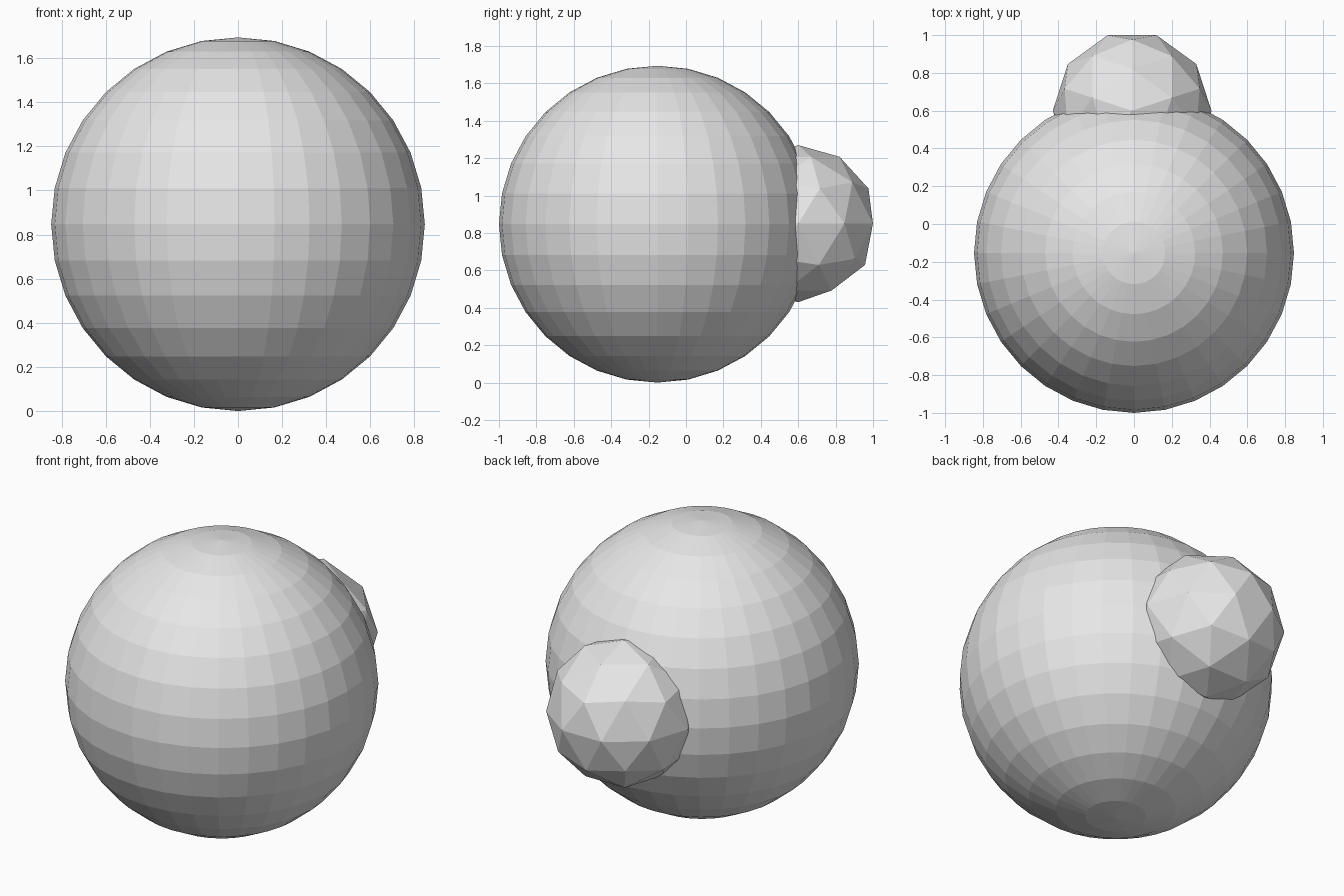
import bpy
import math

cube = bpy.data.objects.get("Cube")
if cube:
    bpy.data.objects.remove(cube, do_unlink=True)

# Single plain grey for every part
grey = bpy.data.materials.new("plain_grey")
grey.use_nodes = True
colour = (0.8, 0.8, 0.8, 1.0)
grey.diffuse_color = colour
grey.node_tree.nodes["Principled BSDF"].inputs["Base Color"].default_value = colour


def finish(name):
    """Name the active object, give it the grey and keep its facets flat."""
    obj = bpy.context.object
    obj.name = name
    obj.data.name = name
    obj.data.materials.append(grey)
    bpy.ops.object.shade_flat()
    return obj


# Large faceted body
bpy.ops.mesh.primitive_uv_sphere_add(
    segments=32, ring_count=16, radius=0.847, location=(0, -0.153, 0.847))
finish("body_sphere")

# Small low-poly ball sunk into the back, one corner turned to the rear
bpy.ops.mesh.primitive_ico_sphere_add(
    subdivisions=2, radius=0.42, location=(-0.01, 0.6, 0.85),
    rotation=(0, 0, math.radians(90)))
finish("rear_ball")
